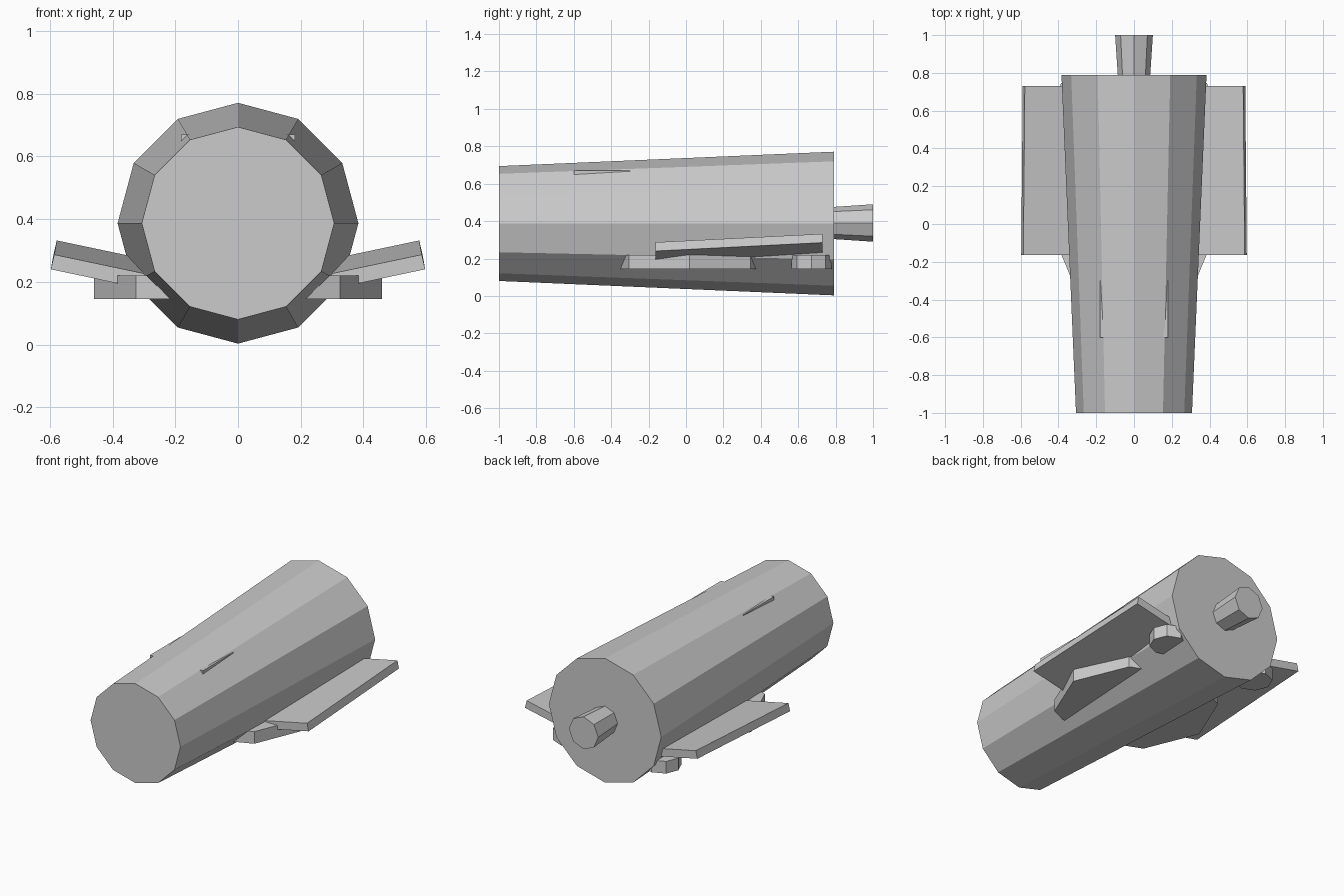
import bpy, bmesh, math
from mathutils import Matrix, Vector

if "Cube" in bpy.data.objects:
    bpy.data.objects.remove(bpy.data.objects["Cube"])


def make_object(name, bm):
    bmesh.ops.recalc_face_normals(bm, faces=bm.faces)
    mesh = bpy.data.meshes.new(name)
    bm.to_mesh(mesh)
    bm.free()
    obj = bpy.data.objects.new(name, mesh)
    bpy.context.collection.objects.link(obj)
    return obj


def lathe_y(name, sides, y0, r0, y1, r1, z):
    """Tapered faceted tube lying along y, with a corner on each axis."""
    bm = bmesh.new()
    rings = []
    for y, r in ((y0, r0), (y1, r1)):
        rings.append([bm.verts.new((r * math.cos(a), y, z + r * math.sin(a)))
                      for a in (i * math.tau / sides for i in range(sides))])
    for ring in rings:
        bm.faces.new(ring)
    for i in range(sides):
        j = (i + 1) % sides
        bm.faces.new((rings[0][i], rings[0][j], rings[1][j], rings[1][i]))
    return make_object(name, bm)


def octagon_disc(name, x, y, r, z0, z1):
    """Upright eight-sided disc with a corner on each axis."""
    bm = bmesh.new()
    ring = [bm.verts.new((x + r * math.cos(a), y + r * math.sin(a), z0))
            for a in (i * math.tau / 8 for i in range(8))]
    face = bm.faces.new(ring)
    new = bmesh.ops.extrude_face_region(bm, geom=[face])["geom"]
    verts = [v for v in new if isinstance(v, bmesh.types.BMVert)]
    bmesh.ops.translate(bm, verts=verts, vec=(0, 0, z1 - z0))
    return make_object(name, bm)


def wing(name, side):
    """Thin slab tilted up outward and slightly up toward the back."""
    bm = bmesh.new()
    inward = Vector((-0.978, 0, -0.206)) * 0.32
    top, low = Vector((0.586, -0.163, 0.287)), Vector((0.597, -0.163, 0.24))
    profile = [top, low, low + inward, top + inward]
    face = bm.faces.new([bm.verts.new((side * p.x, p.y, p.z)) for p in profile])
    new = bmesh.ops.extrude_face_region(bm, geom=[face])["geom"]
    verts = [v for v in new if isinstance(v, bmesh.types.BMVert)]
    bmesh.ops.translate(bm, verts=verts, vec=(-0.008 * side, 0.893, 0.045))
    # extrusion keeps the first cap in place only if it is still there
    bmesh.ops.holes_fill(bm, edges=[e for e in bm.edges if e.is_boundary], sides=4)
    return make_object(name, bm)


# main body and rear nozzle
lathe_y("body", 12, -1.0, 0.307, 0.79, 0.384, 0.387)
lathe_y("rear_nozzle", 8, 0.76, 0.084, 1.0, 0.1, 0.39)

# belly disc whose edges show on both sides of the body
octagon_disc("belly_disc", 0, 0.02, 0.46, 0.145, 0.22)

# wings and small rear pads, one per side
for side, label in ((1, "right"), (-1, "left")):
    wing(label + "_wing", side)
    octagon_disc(label + "_rear_pad", 0.31 * side, 0.67, 0.107, 0.145, 0.22)

# block set in the upper hull, only its long corners break the surface
bm = bmesh.new()
bmesh.ops.create_cube(bm, size=1, matrix=Matrix.Translation((0, -0.45, 0.635))
                      @ Matrix.Diagonal((0.362, 0.3, 0.07, 1)))
make_object("upper_block", bm)

# close any open end cap left by extrusion
for obj in bpy.context.collection.objects:
    bm = bmesh.new()
    bm.from_mesh(obj.data)
    bmesh.ops.holes_fill(bm, edges=[e for e in bm.edges if e.is_boundary], sides=0)
    bmesh.ops.recalc_face_normals(bm, faces=bm.faces)
    bm.to_mesh(obj.data)
    bm.free()
